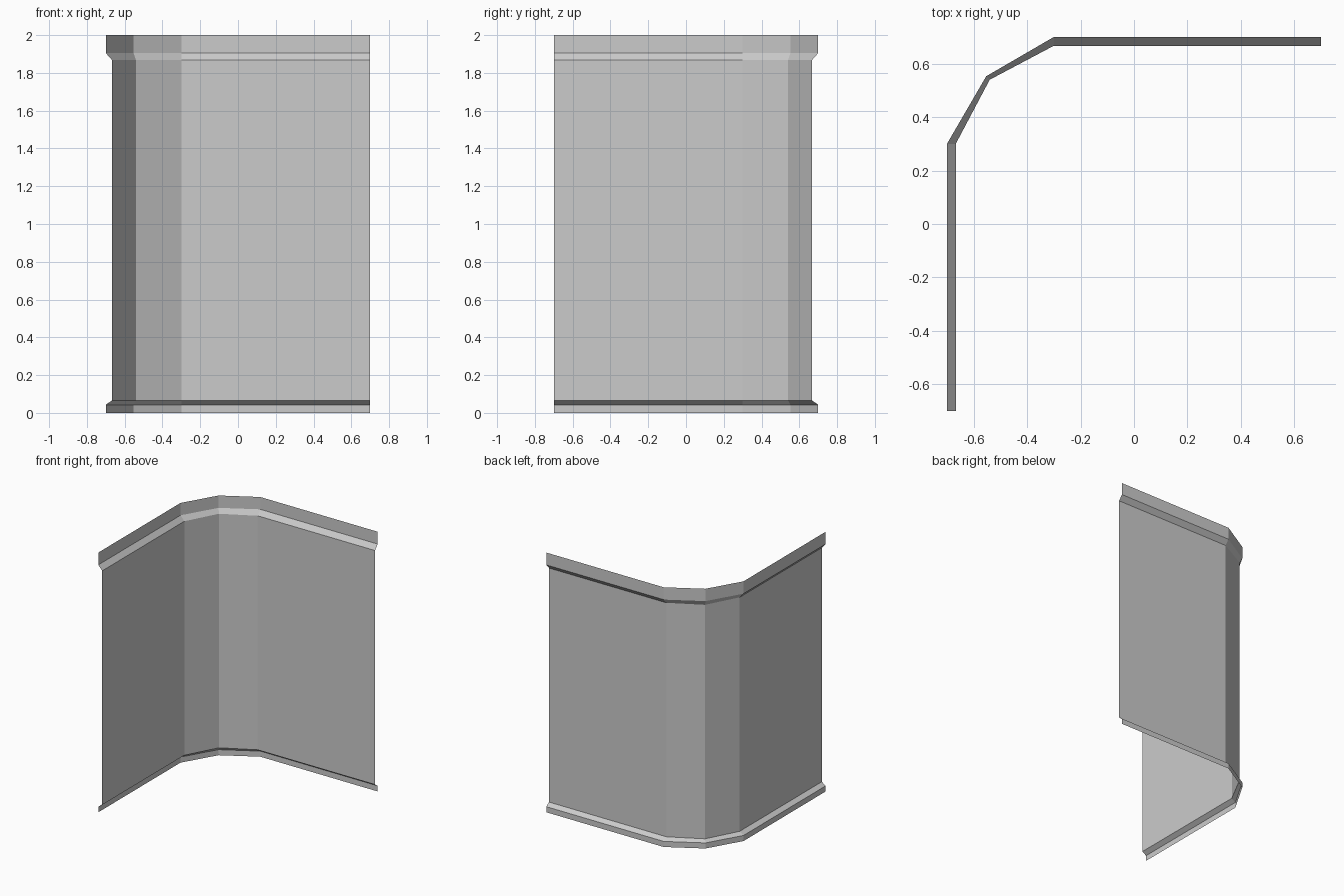
import bpy, bmesh

if "Cube" in bpy.data.objects:
    bpy.data.objects.remove(bpy.data.objects["Cube"])

# Plan path of the rounded corner: outer rim line and recessed wall line
RIM = [(-0.70, -0.70), (-0.70, 0.30), (-0.553, 0.553), (-0.30, 0.70), (0.70, 0.70)]
WALL = [(-0.667, -0.70), (-0.667, 0.30), (-0.54, 0.54), (-0.30, 0.667), (0.70, 0.667)]

# Vertical profile: base skirting, slope, wall, slope, top moulding
PROFILE = [(RIM, 0.0), (RIM, 0.043), (WALL, 0.066),
           (WALL, 1.868), (RIM, 1.905), (RIM, 2.0)]


def loft_sheet(name, profile):
    """Join stacked open paths with flat quads into a single sheet."""
    bm = bmesh.new()
    rows = [[bm.verts.new((x, y, z)) for x, y in path] for path, z in profile]
    for low, high in zip(rows, rows[1:]):
        for i in range(len(low) - 1):
            # wound so the faces look into the room
            bm.faces.new((low[i], high[i], high[i + 1], low[i + 1])).normal_flip()
    bm.normal_update()
    if bm.faces[:][0].normal.x < 0:
        bmesh.ops.reverse_faces(bm, faces=bm.faces[:])
    mesh = bpy.data.meshes.new(name)
    bm.to_mesh(mesh)
    bm.free()
    obj = bpy.data.objects.new(name, mesh)
    bpy.context.collection.objects.link(obj)
    return obj


# Corner wall panel with skirting and top moulding
loft_sheet("corner_wall", PROFILE)
